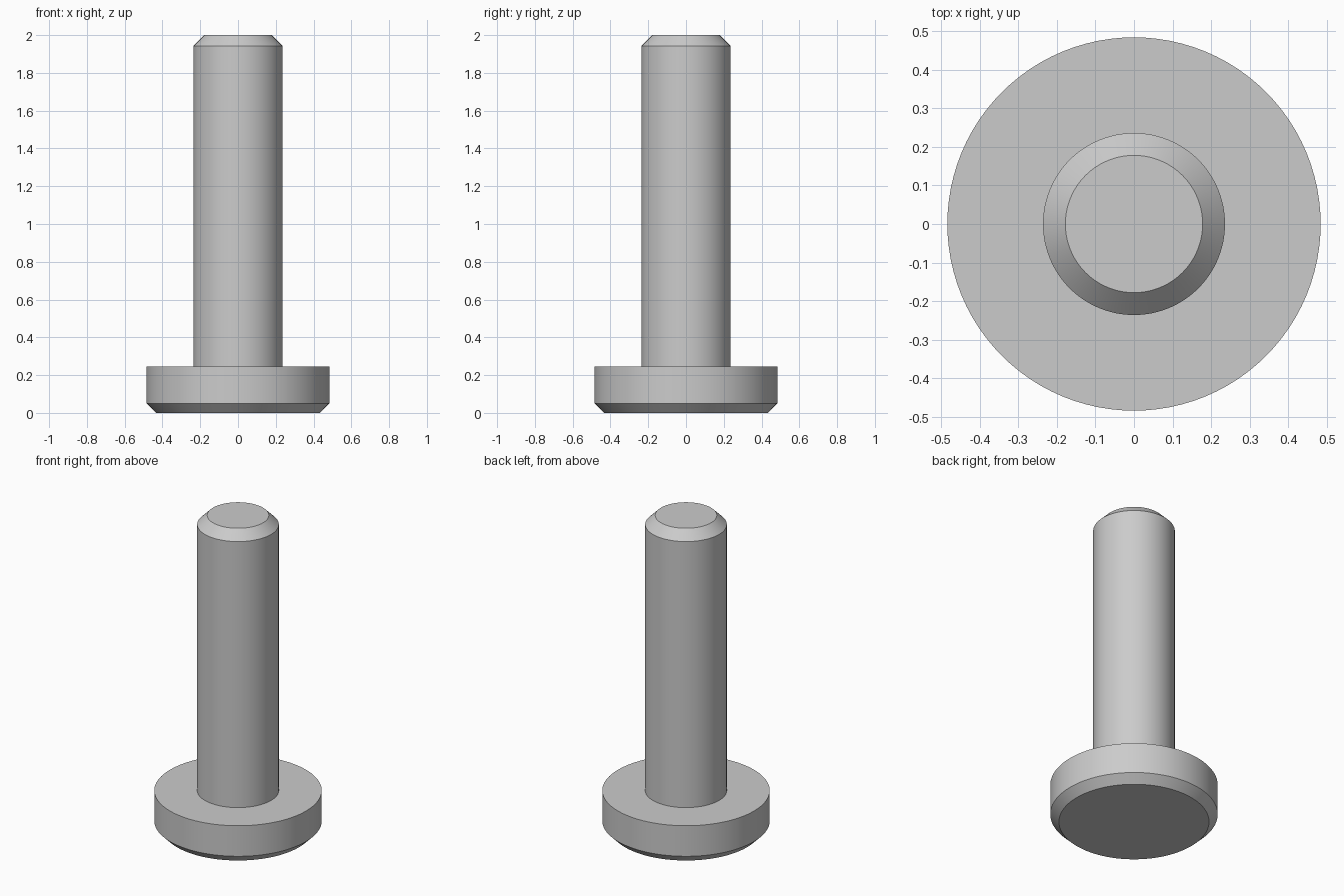
import bpy
import bmesh
from math import radians, tau
from mathutils import Vector

default_cube = bpy.data.objects.get("Cube")
if default_cube:
    bpy.data.objects.remove(default_cube, do_unlink=True)

SEGMENTS = 96
HEAD_R, HEAD_TOP, HEAD_CHAMFER = 0.484, 0.245, 0.05
SHAFT_R, SHAFT_TOP, TIP_CHAMFER = 0.236, 2.0, 0.058

# Plain grey metal
steel = bpy.data.materials.new("grey_steel")
steel.use_nodes = True
grey = (0.6, 0.6, 0.6, 1.0)
steel.diffuse_color = grey
steel.node_tree.nodes["Principled BSDF"].inputs["Base Color"].default_value = grey


def lathe(name, profile, material):
    """Spin a radius/height profile around z into a closed solid."""
    bm = bmesh.new()
    verts = [bm.verts.new((r, 0, z)) for r, z in profile]
    edges = [bm.edges.new(pair) for pair in zip(verts, verts[1:])]
    bmesh.ops.spin(bm, geom=verts + edges, cent=Vector(), axis=(0, 0, 1),
                   angle=tau, steps=SEGMENTS, use_merge=True)
    bmesh.ops.remove_doubles(bm, verts=bm.verts, dist=0.0001)
    # Flat end caps
    rims = [e for e in bm.edges if e.is_boundary]
    bmesh.ops.holes_fill(bm, edges=rims, sides=0)
    bmesh.ops.recalc_face_normals(bm, faces=bm.faces)
    mesh = bpy.data.meshes.new(name)
    bm.to_mesh(mesh)
    bm.free()
    mesh.materials.append(material)
    obj = bpy.data.objects.new(name, mesh)
    bpy.context.collection.objects.link(obj)
    bpy.ops.object.select_all(action="DESELECT")
    obj.select_set(True)
    bpy.context.view_layer.objects.active = obj
    bpy.ops.object.shade_smooth_by_angle(angle=radians(30))
    return obj


# Chamfered disc head and cylindrical shaft, turned as one solid
head_profile = [
    (HEAD_R - HEAD_CHAMFER, 0),
    (HEAD_R, HEAD_CHAMFER),
    (HEAD_R, HEAD_TOP),
]
shaft_profile = [
    (SHAFT_R, HEAD_TOP),
    (SHAFT_R, SHAFT_TOP - TIP_CHAMFER),
    (SHAFT_R - TIP_CHAMFER, SHAFT_TOP),
]
lathe("flanged_pin", head_profile + shaft_profile, steel)
